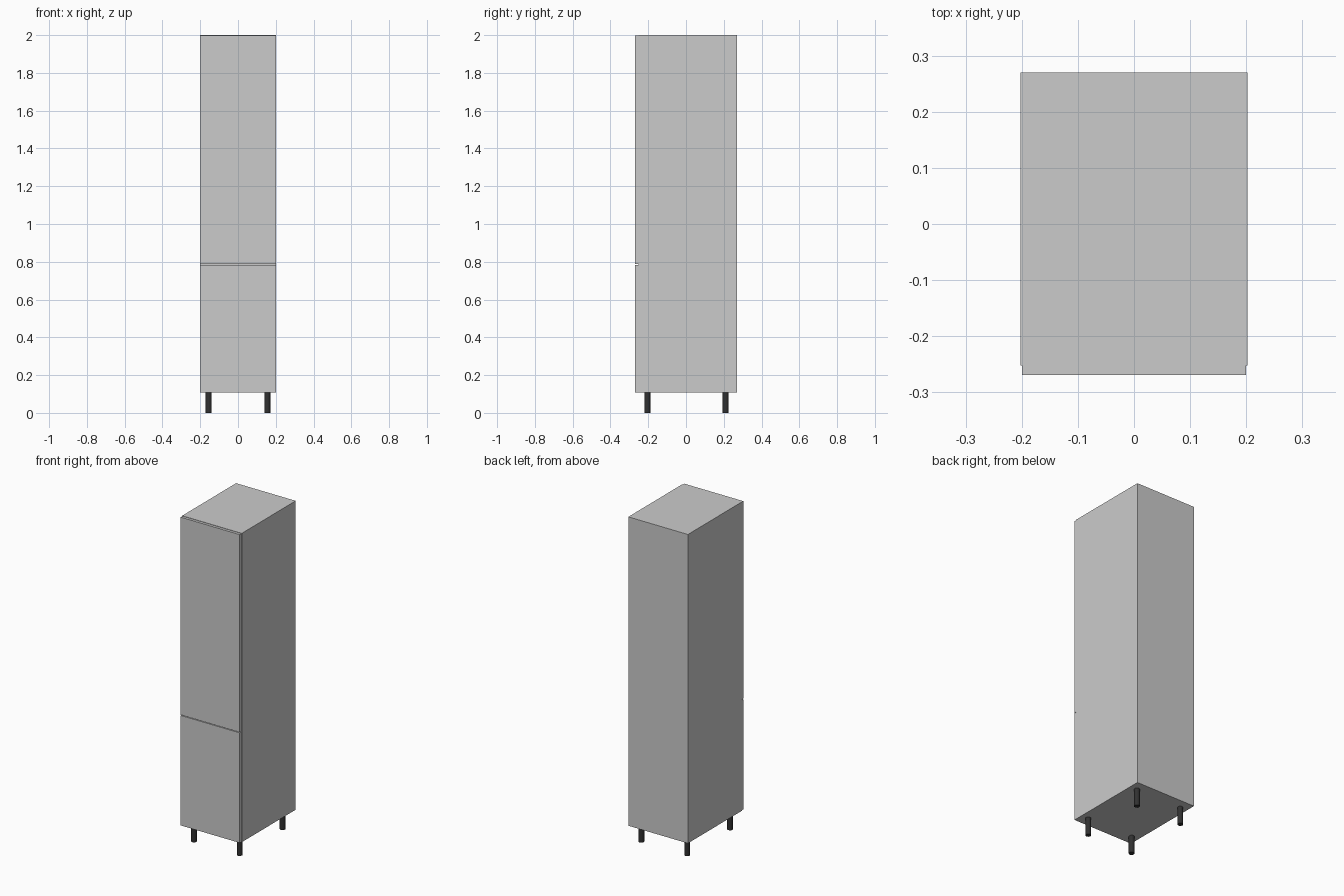
import bpy
import math

if "Cube" in bpy.data.objects:
    bpy.data.objects.remove(bpy.data.objects["Cube"])

W, Y0, Y1 = 0.202, -0.252, 0.27     # half width, carcass front and back
Z0, Z1, T = 0.107, 2.0, 0.0145      # carcass bottom, top, board thickness
DOOR_FRONT, SPLIT = -0.269, 0.785


def box(name, lo, hi):
    bpy.ops.mesh.primitive_cube_add(size=1, location=[(a + b) / 2 for a, b in zip(lo, hi)])
    ob = bpy.context.object
    ob.name = name
    ob.scale = [b - a for a, b in zip(lo, hi)]
    bpy.ops.object.transform_apply(location=False, rotation=False, scale=True)
    return ob


def cylinder(name, r, x, y, z0, z1, mat):
    bpy.ops.mesh.primitive_cylinder_add(vertices=24, radius=r, depth=z1 - z0,
                                        location=(x, y, (z0 + z1) / 2))
    ob = bpy.context.object
    ob.name = name
    ob.data.materials.append(mat)
    bpy.ops.object.shade_smooth_by_angle(angle=math.radians(40))


# Carcass: back board, sides, top, bottom and inner shelves
back = Y1 - 0.003
inner = W - T
box("back_panel", (-W, back, Z0), (W, Y1, Z1))
box("left_side", (-W, Y0, Z0), (-inner, back, Z1))
box("right_side", (inner, Y0, Z0), (W, back, Z1))
box("top_panel", (-inner, Y0, Z1 - T), (inner, back, Z1))
box("bottom_panel", (-inner, Y0, Z0), (inner, back, Z0 + T))
for i, z in enumerate((0.44, SPLIT, 1.09, 1.39, 1.69)):
    box(f"shelf_{i + 1}", (-inner, Y0, z - T / 2), (inner, back, z + T / 2))

# Two doors with a narrow gap between them
for name, z0, z1 in (("lower_door", Z0 + 0.002, SPLIT - 0.002),
                     ("upper_door", SPLIT + 0.002, Z1 - 0.002)):
    box(name, (-0.2, DOOR_FRONT, z0), (0.2, Y0 - 0.0005, z1))

# Four dark round legs
dark = bpy.data.materials.new("dark_plastic")
dark.diffuse_color = (0.03, 0.03, 0.03, 1)
dark.use_nodes = True
dark.node_tree.nodes["Principled BSDF"].inputs["Base Color"].default_value = dark.diffuse_color
for xn, x in (("left", -0.155), ("right", 0.155)):
    for yn, y in (("front", -0.205), ("back", 0.21)):
        cylinder(f"{yn}_{xn}_leg", 0.016, x, y, 0, Z0, dark)
